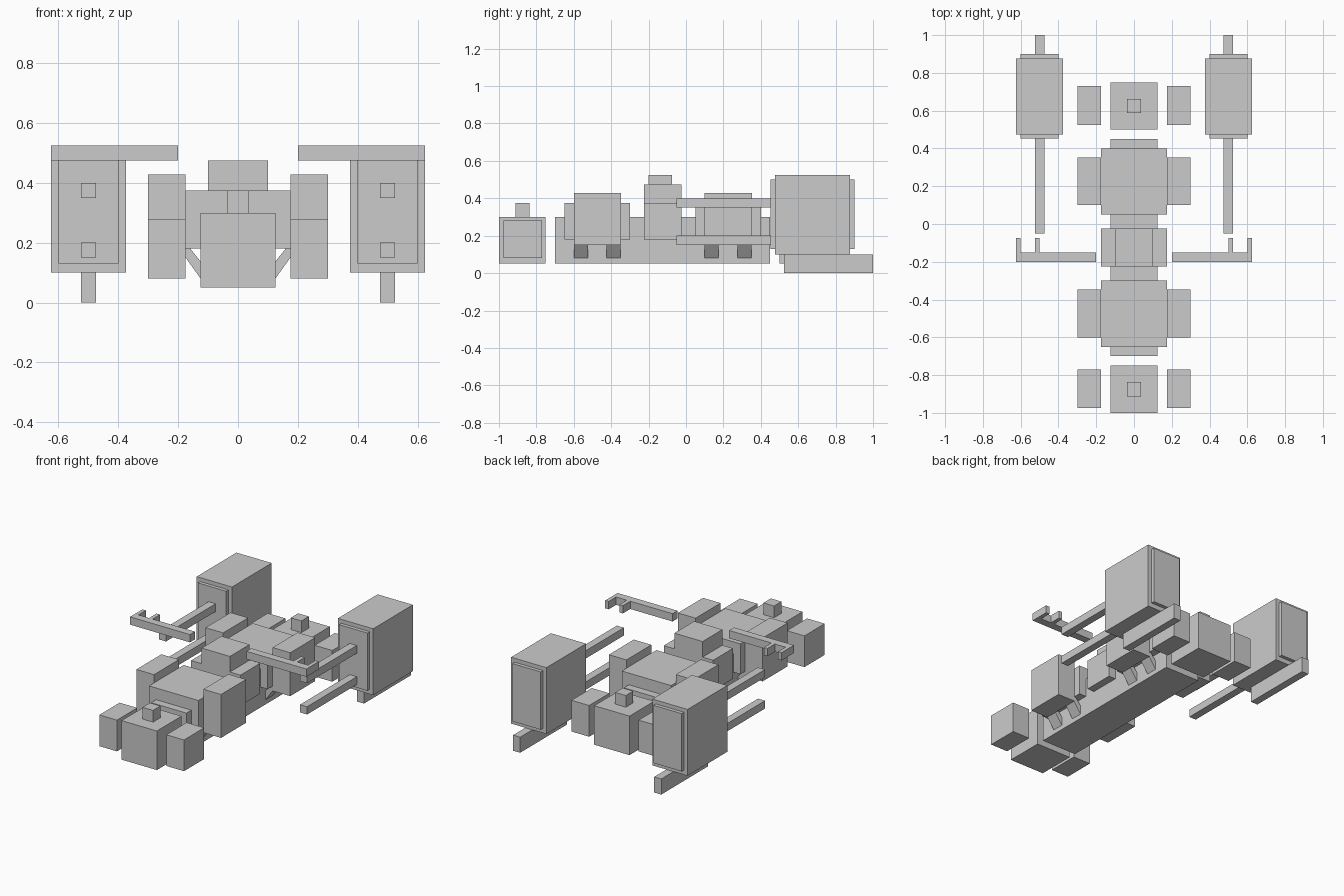
import bpy, bmesh

if "Cube" in bpy.data.objects:
    bpy.data.objects.remove(bpy.data.objects["Cube"])


def box(name, x, y, z):
    """Axis-aligned box from (min, max) ranges."""
    bm = bmesh.new()
    bmesh.ops.create_cube(bm, size=1)
    for v in bm.verts:
        for i, (a, b) in enumerate((x, y, z)):
            v.co[i] = a if v.co[i] < 0 else b
    return finish(name, bm)


def finish(name, bm):
    bmesh.ops.recalc_face_normals(bm, faces=bm.faces)
    me = bpy.data.meshes.new(name)
    bm.to_mesh(me)
    bm.free()
    ob = bpy.data.objects.new(name, me)
    bpy.context.collection.objects.link(ob)
    return ob


def mirrored(ob):
    """Repeat a right-hand part on the left."""
    ob.modifiers.new("mirror", 'MIRROR')
    return ob


def strut(name, y0, y1):
    """Slanted brace from the beam up to a side pod."""
    bm = bmesh.new()
    profile = [(0.115, 0.066), (0.19, 0.171), (0.165, 0.187), (0.115, 0.125)]
    face = bm.faces.new([bm.verts.new((x, y0, z)) for x, z in profile])
    ext = bmesh.ops.extrude_face_region(bm, geom=[face])
    for g in ext['geom']:
        if isinstance(g, bmesh.types.BMVert):
            g.co.y = y1
    return mirrored(finish(name, bm))


# Central beam
box("spine_beam", (-0.125, 0.125), (-0.7, 0.45), (0.05, 0.3))

# End blocks with small top cubes and loose side blocks
for end, y in (("front", -1.0), ("rear", 0.5)):
    box(end + "_end_block", (-0.125, 0.125), (y, y + 0.25), (0.05, 0.3))
    box(end + "_top_cube", (-0.0375, 0.0375), (y + 0.0875, y + 0.1625), (0.3, 0.375))
    mirrored(box(end + "_side_block", (0.175, 0.3), (y + 0.025, y + 0.23), (0.08, 0.28)))

# Body sections with side pods and slanted struts
for end, y in (("front", -0.65), ("rear", 0.05)):
    box(end + "_body", (-0.175, 0.175), (y, y + 0.35), (0.18, 0.375))
    mirrored(box(end + "_pod", (0.175, 0.3), (y + 0.05, y + 0.303), (0.15, 0.428)))
    strut(end + "_strut_a", y + 0.05, y + 0.125)
    strut(end + "_strut_b", y + 0.225, y + 0.3)

# Middle section
box("middle_body", (-0.175, 0.175), (-0.225, -0.025), (0.18, 0.375))
box("middle_top", (-0.1, 0.1), (-0.225, -0.025), (0.375, 0.475))

# Arms with two prongs
mirrored(box("arm", (0.2, 0.625), (-0.2, -0.15), (0.475, 0.525)))
mirrored(box("arm_outer_prong", (0.6, 0.625), (-0.15, -0.075), (0.475, 0.525)))
mirrored(box("arm_inner_prong", (0.5, 0.525), (-0.15, -0.075), (0.475, 0.525)))

# Side towers: casing, end panels, forward rods and bottom skid
mirrored(box("tower_casing", (0.375, 0.625), (0.475, 0.877), (0.1, 0.525)))
mirrored(box("tower_panel", (0.4, 0.6), (0.452, 0.9), (0.13, 0.5)))
for level, z in (("lower", 0.15), ("upper", 0.35)):
    mirrored(box(level + "_rod", (0.475, 0.525), (-0.05, 0.452), (z, z + 0.05)))
mirrored(box("tower_skid", (0.475, 0.525), (0.525, 1.0), (0.0, 0.1)))
